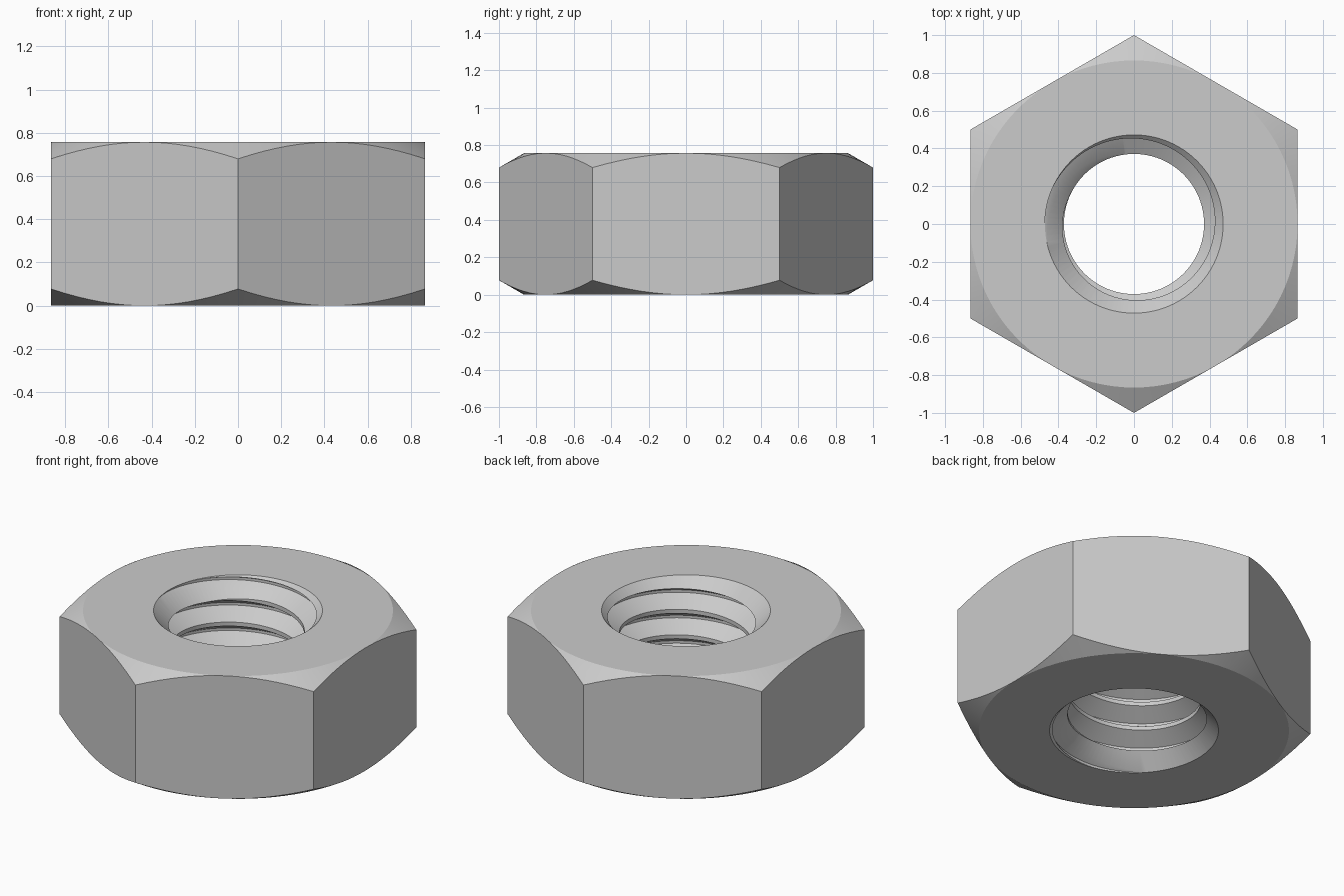
import bpy
import bmesh
from math import pi, cos, sin, tan, radians

if "Cube" in bpy.data.objects:
    bpy.data.objects.remove(bpy.data.objects["Cube"], do_unlink=True)

HEIGHT = 0.757
FLAT_R = 0.866            # centre to flat
ROOT_R, CREST_R = 0.472, 0.371
PITCH = 0.157
ROOT_Z = 0.68             # height of the thread root at angle zero
SEGS = 96

steel = bpy.data.materials.new("steel_grey")
steel.use_nodes = True
GREY = (0.6, 0.6, 0.6, 1)
steel.diffuse_color = GREY
steel.node_tree.nodes["Principled BSDF"].inputs["Base Color"].default_value = GREY


def finish(name, bm):
    bmesh.ops.recalc_face_normals(bm, faces=bm.faces)
    mesh = bpy.data.meshes.new(name)
    bm.to_mesh(mesh)
    bm.free()
    mesh.materials.append(steel)
    obj = bpy.data.objects.new(name, mesh)
    bpy.context.collection.objects.link(obj)
    return obj


def lathe(name, profile, segs=SEGS):
    """Turn an (r, z) profile around the z axis into a solid."""
    bm = bmesh.new()
    verts = [bm.verts.new((0, -r, z)) for r, z in profile]
    edges = [bm.edges.new(pair) for pair in zip(verts, verts[1:])]
    bmesh.ops.spin(bm, geom=verts + edges, cent=(0, 0, 0), axis=(0, 0, 1),
                   angle=2 * pi, steps=segs, use_duplicate=False)
    bmesh.ops.remove_doubles(bm, verts=bm.verts, dist=1e-5)
    return finish(name, bm)


def thread_core(name, turns=9):
    """Solid threaded rod, longer than the nut at both ends."""
    half_root = 0.008
    flank = (ROOT_R - CREST_R) * tan(radians(30))
    profile = [(ROOT_R, -half_root), (ROOT_R, half_root),
               (CREST_R, half_root + flank),
               (CREST_R, PITCH - half_root - flank)]
    start = ROOT_Z - 6 * PITCH
    steps = SEGS * turns
    bm = bmesh.new()
    cols = []
    for k, (r, dz) in enumerate(profile):
        count = steps + 1 + (SEGS if k == 0 else 0)
        cols.append([bm.verts.new((r * cos(2 * pi * i / SEGS),
                                   r * sin(2 * pi * i / SEGS),
                                   start + dz + PITCH * i / SEGS))
                     for i in range(count)])
    cols.append(cols[0][SEGS:])   # each turn joins the next one
    for a, b in zip(cols, cols[1:]):
        for i in range(steps):
            bm.faces.new((a[i], a[i + 1], b[i + 1], b[i]))
    # Close both ends with fans
    rims = [e for e in bm.edges if e.is_boundary]
    middle = start + PITCH * turns / 2
    low = bm.verts.new((0, 0, start))
    high = bm.verts.new((0, 0, start + PITCH * (turns + 1)))
    for e in rims:
        bm.faces.new((*e.verts, low if e.verts[0].co.z < middle else high))
    return finish(name, bm)


def combine(target, tool, operation):
    mod = target.modifiers.new(operation.lower(), "BOOLEAN")
    mod.operation = operation
    mod.solver = "EXACT"
    mod.object = tool
    bpy.context.view_layer.objects.active = target
    bpy.ops.object.modifier_apply(modifier=mod.name)
    bpy.data.objects.remove(tool, do_unlink=True)


# Hexagonal body with corners at front and back
nut = lathe("hex_nut", [(0, -0.1), (1, -0.1), (1, HEIGHT + 0.1), (0, HEIGHT + 0.1)], 6)

# Conical corner chamfers, top and bottom
reach = 1.2
drop = (reach - FLAT_R) * tan(radians(30))
combine(nut, lathe("chamfer_envelope", [
    (0, 0), (FLAT_R, 0), (reach, drop),
    (reach, HEIGHT - drop), (FLAT_R, HEIGHT), (0, HEIGHT)]), "INTERSECT")

# Threaded bore, then the countersink at each end
combine(nut, thread_core("thread_cutter"), "DIFFERENCE")
wide, narrow = ROOT_R + 0.1, ROOT_R - 0.2
combine(nut, lathe("countersink_cutter", [
    (0, -0.1), (wide, -0.1), (narrow, 0.2),
    (narrow, HEIGHT - 0.2), (wide, HEIGHT + 0.1), (0, HEIGHT + 0.1)]), "DIFFERENCE")

# Smooth round surfaces, crisp edges
bpy.ops.object.select_all(action="DESELECT")
nut.select_set(True)
bpy.context.view_layer.objects.active = nut
bpy.ops.object.shade_smooth_by_angle(angle=radians(20))
